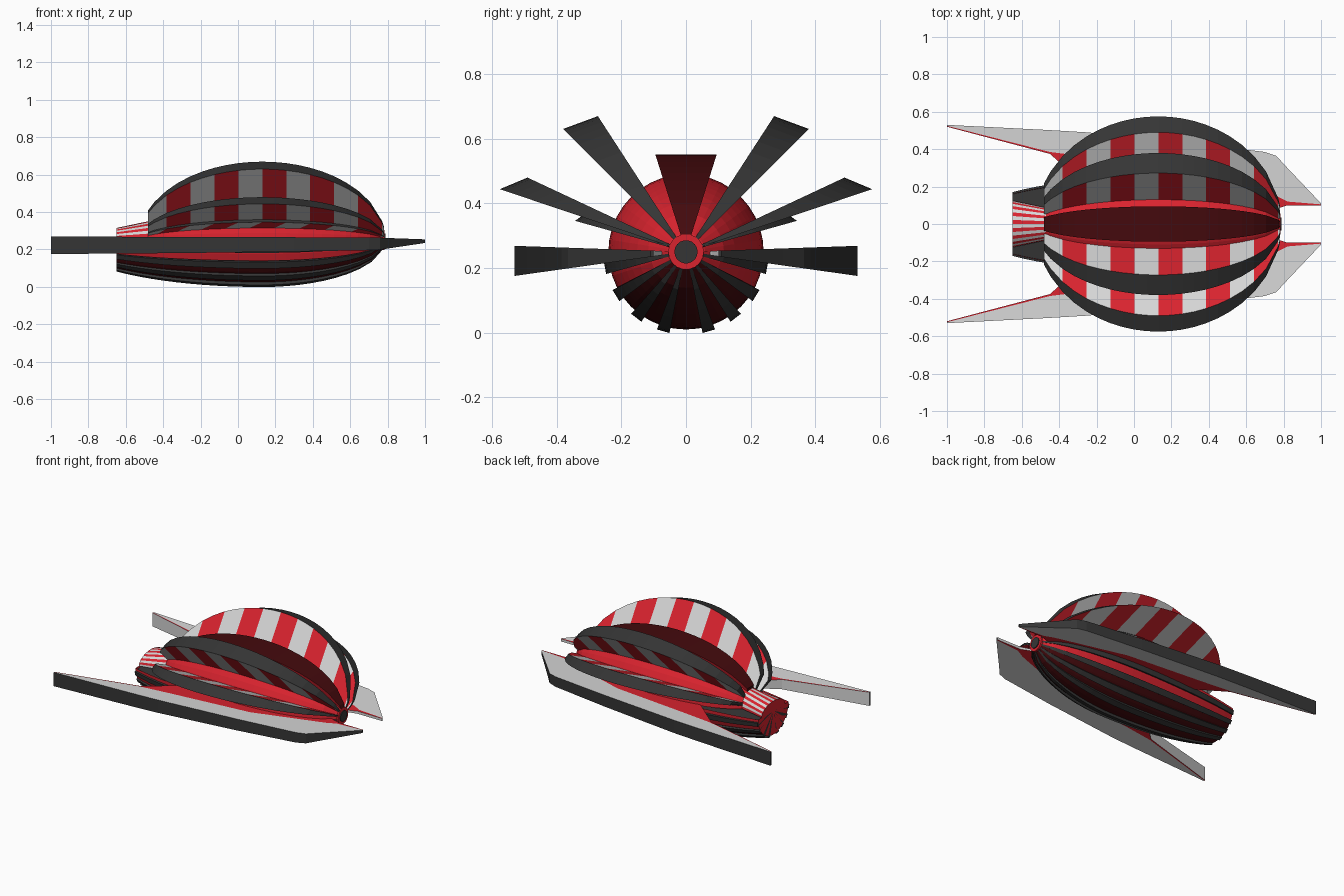
import bpy, bmesh, math
from math import sin, cos, tan, radians, sqrt

if "Cube" in bpy.data.objects:
    bpy.data.objects.remove(bpy.data.objects["Cube"])

AX = 0.25    # height of the long axis
CX = 0.13    # x of the widest section


def mat(name, c):
    m = bpy.data.materials.new(name)
    m.diffuse_color = (*c, 1)
    m.use_nodes = True
    m.node_tree.nodes["Principled BSDF"].inputs["Base Color"].default_value = m.diffuse_color
    return m


MATS = [mat("red", (0.70, 0.017, 0.028)), mat("white", (0.68, 0.68, 0.68)),
        mat("dark grey", (0.036, 0.036, 0.036)), mat("dark red", (0.058, 0.003, 0.004))]
RED, WHITE, GREY, MAROON = range(4)


def finish(name, bm):
    bmesh.ops.remove_doubles(bm, verts=bm.verts, dist=1e-5)
    bmesh.ops.recalc_face_normals(bm, faces=bm.faces)
    me = bpy.data.meshes.new(name)
    bm.to_mesh(me)
    bm.free()
    for m in MATS:
        me.materials.append(m)
    ob = bpy.data.objects.new(name, me)
    bpy.context.collection.objects.link(ob)
    return ob


def face(bm, pts, m):
    f = bm.faces.new([bm.verts.new(p) for p in pts])
    f.material_index = m


def oval(x, back=0.66, front=0.66):
    a = front if x > CX else back
    return sqrt(max(0.0, 1 - ((x - CX) / a) ** 2))


def polar(x, r, deg, s=1):
    return (x, s * r * cos(radians(deg)), AX + r * sin(radians(deg)))


STATIONS = [max(-0.48, CX + 0.064 * k) for k in range(-10, 11)] + [0.78]


def striped(i):
    return RED if ((i - 10) // 2) % 2 == 0 else WHITE


def plain(m):
    return lambda i: m


def fin(name, lo, hi, r_lo, r_hi, s, side, rim, xs=STATIONS, back=0.66, shear=0.0):
    """Radial wedge between two angles, cut into slices along x."""
    bm = bmesh.new()
    rings = []
    for x in xs:
        k = oval(x, back)
        xi = max(xs[0], x - shear * k)
        rings.append([polar(xi, 0.02, lo, s), polar(x, r_lo * k, lo, s),
                      polar(x, r_hi * k, hi, s), polar(xi, 0.02, hi, s)])
    for i, (a, b) in enumerate(zip(rings, rings[1:])):
        face(bm, (a[0], a[1], b[1], b[0]), side(i))
        face(bm, (a[2], a[3], b[3], b[2]), side(i))
        face(bm, (a[1], a[2], b[2], b[1]), rim)
    face(bm, rings[0], rim)
    face(bm, rings[-1], rim)
    return finish(name, bm)


# side fins and lower ribs, mirrored left and right
LOWER = [-0.65 + 1.43 * i / 22 for i in range(23)]
for s, tag in ((1, "left"), (-1, "right")):
    fin("upper_fin_" + tag, 45, 57, 0.537, 0.50, s, striped, GREY)
    fin("middle_fin_" + tag, 18.6, 25.1, 0.607, 0.541, s, striped, GREY)
    fin("small_fin_" + tag, 15.6, 23.7, 0.356, 0.323, s, striped, GREY, shear=0.2)
    for n, a in enumerate((16, 37, 58, 79)):
        fin(f"lower_rib_{n + 1}_{tag}", a - 94.5, a - 85.5, 0.256, 0.256, s,
            plain(GREY), GREY, xs=LOWER, back=1.05)

# wide spine on top
fin("spine", 72.5, 107.5, 0.315, 0.315, 1, plain(RED), MAROON)


def half_hull(name, a0, a1, xs, back, rule):
    bm = bmesh.new()
    n = 20
    ang = [a0 + (a1 - a0) * j / n for j in range(n + 1)]
    rings = [[polar(x, 0.24 * oval(x, back), a) for a in ang] for x in xs]
    for a, b in zip(rings, rings[1:]):
        for j in range(n):
            face(bm, (a[j], a[j + 1], b[j + 1], b[j]), rule(ang[j] + 4.5))
    face(bm, rings[0], RED)
    face(bm, rings[-1], RED)
    finish(name, bm)


half_hull("upper_hull", 0, 180, STATIONS, 0.66, lambda a: RED)
half_hull("lower_hull", 180, 360, LOWER, 1.05,
          lambda a: MAROON if sin(radians(a)) < -0.5 else RED)

# flared tail with red and white rays
bm = bmesh.new()
N = 18
tail = []
for x, w, h in ((-0.65, 0.125, 0.065), (-0.46, 0.085, 0.105)):
    tail.append([(x, w * cos(math.pi * j / N), AX + h * sin(math.pi * j / N))
                 for j in range(N + 1)])
for j in range(N):
    face(bm, (tail[0][j], tail[0][j + 1], tail[1][j + 1], tail[1][j]), j % 2)
face(bm, tail[0], RED)
finish("tail", bm)

# nose ring and cap
for name, r, x, m in (("nose_ring", 0.055, 0.782, RED), ("nose_cap", 0.036, 0.788, GREY)):
    bm = bmesh.new()
    a, b = [[polar(xx, r, 20 * j) for j in range(18)] for xx in (0.72, x)]
    for j in range(18):
        k = (j + 1) % 18
        face(bm, (a[j], a[k], b[k], b[j]), m)
    face(bm, b, m)
    finish(name, bm)

# long wings: x, outer y, colour split y, inner y
WING = [(-1, .53, .525, .52), (-.45, .502, .385, .375), (-.25, .49, .36, .2),
        (.3, .435, .3, .05), (.7, .385, .17, .05), (.76, .365, .15, .08),
        (.82, .30, .12, .10), (1, .11, .105, .10)]
TOP, BOTTOM = tan(radians(2)), tan(radians(-8))
for s, tag in ((1, "left"), (-1, "right")):
    bm = bmesh.new()

    def wp(st, k, slope):
        return (st[0], s * st[k], AX + st[k] * slope)

    for a, b in zip(WING, WING[1:]):
        for slope in (TOP, BOTTOM):
            face(bm, [wp(a, 1, slope), wp(a, 2, slope), wp(b, 2, slope), wp(b, 1, slope)], WHITE)
            face(bm, [wp(a, 2, slope), wp(a, 3, slope), wp(b, 3, slope), wp(b, 2, slope)], RED)
        for k, m in ((1, GREY), (3, WHITE)):
            face(bm, [wp(a, k, TOP), wp(b, k, TOP), wp(b, k, BOTTOM), wp(a, k, BOTTOM)], m)
    for e in (WING[0], WING[-1]):
        face(bm, [wp(e, 1, TOP), wp(e, 2, TOP), wp(e, 3, TOP),
                  wp(e, 3, BOTTOM), wp(e, 2, BOTTOM), wp(e, 1, BOTTOM)], GREY)
    finish("wing_" + tag, bm)
